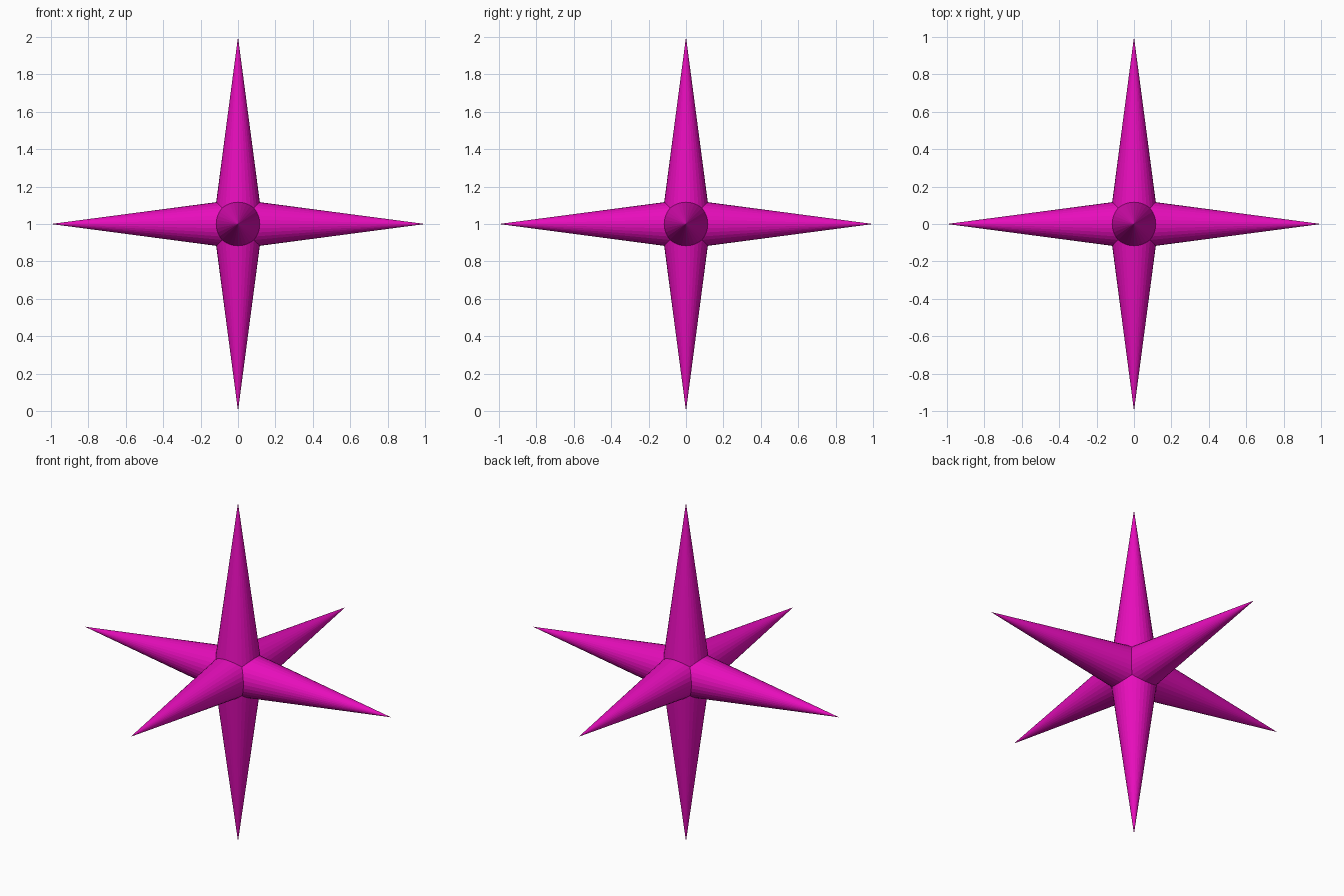
import bpy
from mathutils import Vector

if "Cube" in bpy.data.objects:
    bpy.data.objects.remove(bpy.data.objects["Cube"])

CENTER = Vector((0, 0, 1))
BASE_RADIUS = 0.132
LENGTH = 1.0

# Magenta finish
magenta = bpy.data.materials.new("magenta")
magenta.diffuse_color = (0.8, 0.004, 0.5, 1)
magenta.use_nodes = True
magenta.node_tree.nodes["Principled BSDF"].inputs["Base Color"].default_value = magenta.diffuse_color


def spike(name, direction):
    """Cone with its open base at the centre and its tip along direction."""
    d = Vector(direction)
    bpy.ops.mesh.primitive_cone_add(
        vertices=32, radius1=BASE_RADIUS, radius2=0, depth=LENGTH,
        end_fill_type='NOTHING', location=CENTER + d * LENGTH / 2,
        rotation=d.to_track_quat('Z', 'Y').to_euler())
    obj = bpy.context.object
    obj.name = name
    obj.data.materials.append(magenta)


# Six spikes, one along each axis direction
for name, direction in {
    "right_spike": (1, 0, 0), "left_spike": (-1, 0, 0),
    "front_spike": (0, -1, 0), "back_spike": (0, 1, 0),
    "top_spike": (0, 0, 1), "bottom_spike": (0, 0, -1),
}.items():
    spike(name, direction)
